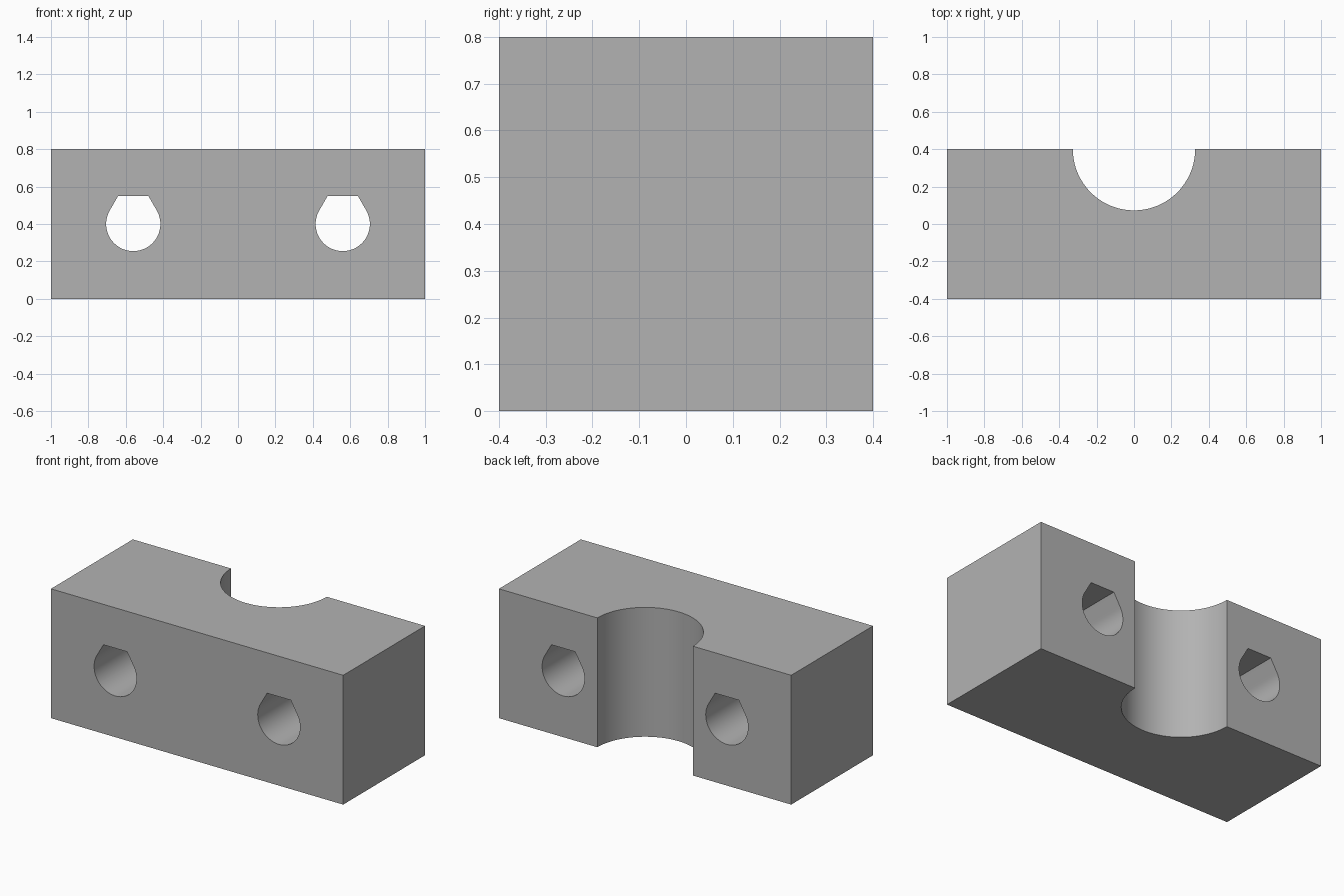
import bpy, bmesh
from math import sin, cos, tan, radians
from mathutils import Vector

cube = bpy.data.objects.get("Cube")
if cube:
    bpy.data.objects.remove(cube, do_unlink=True)

LENGTH, DEPTH, HEIGHT = 2.0, 0.8, 0.8
GROOVE_R = 0.327
HOLE_R, HOLE_X, HOLE_TOP = 0.145, 0.56, 0.15

grey = bpy.data.materials.new("plain grey")
grey.use_nodes = True
colour = (0.448, 0.448, 0.448, 1)
grey.diffuse_color = colour
grey.node_tree.nodes["Principled BSDF"].inputs["Base Color"].default_value = colour


def arc(cx, cy, r, start, end, steps):
    angles = [radians(start + (end - start) * i / steps) for i in range(steps + 1)]
    return [(cx + r * cos(a), cy + r * sin(a)) for a in angles]


def extrude(name, points, direction):
    """Solid made by sweeping a closed outline along a direction."""
    bm = bmesh.new()
    face = bm.faces.new([bm.verts.new(p) for p in points])
    swept = bmesh.ops.extrude_face_region(bm, geom=[face])["geom"]
    verts = [v for v in swept if isinstance(v, bmesh.types.BMVert)]
    bmesh.ops.translate(bm, verts=verts, vec=Vector(direction))
    bmesh.ops.recalc_face_normals(bm, faces=bm.faces)
    mesh = bpy.data.meshes.new(name)
    bm.to_mesh(mesh)
    bm.free()
    mesh.materials.append(grey)
    obj = bpy.data.objects.new(name, mesh)
    bpy.context.collection.objects.link(obj)
    return obj


# Block with a half-round groove down its back
hx, hy = LENGTH / 2, DEPTH / 2
plan = [(-hx, hy), (-hx, -hy), (hx, -hy), (hx, hy)]
plan += arc(0, hy, GROOVE_R, 360, 180, 64)
block = extrude("clamp_block", [(x, y, 0) for x, y in plan], (0, 0, HEIGHT))

# Teardrop bolt holes with flat tops, running front to back
half_top = (2 * HOLE_R - HOLE_TOP) * tan(radians(30))
teardrop = arc(0, 0, HOLE_R, 150, 390, 48)
teardrop += [(half_top, HOLE_TOP), (-half_top, HOLE_TOP)]
bpy.context.view_layer.objects.active = block
for side, name in ((-1, "right_hole_cutter"), (1, "left_hole_cutter")):
    outline = [(side * HOLE_X + x, -DEPTH, HEIGHT / 2 + z) for x, z in teardrop]
    cutter = extrude(name, outline, (0, 2 * DEPTH, 0))
    cutter.hide_render = True
    cut = block.modifiers.new(name, "BOOLEAN")
    cut.operation = "DIFFERENCE"
    cut.solver = "EXACT"
    cut.object = cutter
    bpy.ops.object.modifier_apply(modifier=cut.name)
    bpy.data.objects.remove(cutter, do_unlink=True)

# Smooth curved walls, crisp edges
bpy.ops.object.select_all(action="DESELECT")
block.select_set(True)
bpy.ops.object.shade_smooth_by_angle(angle=radians(30))
